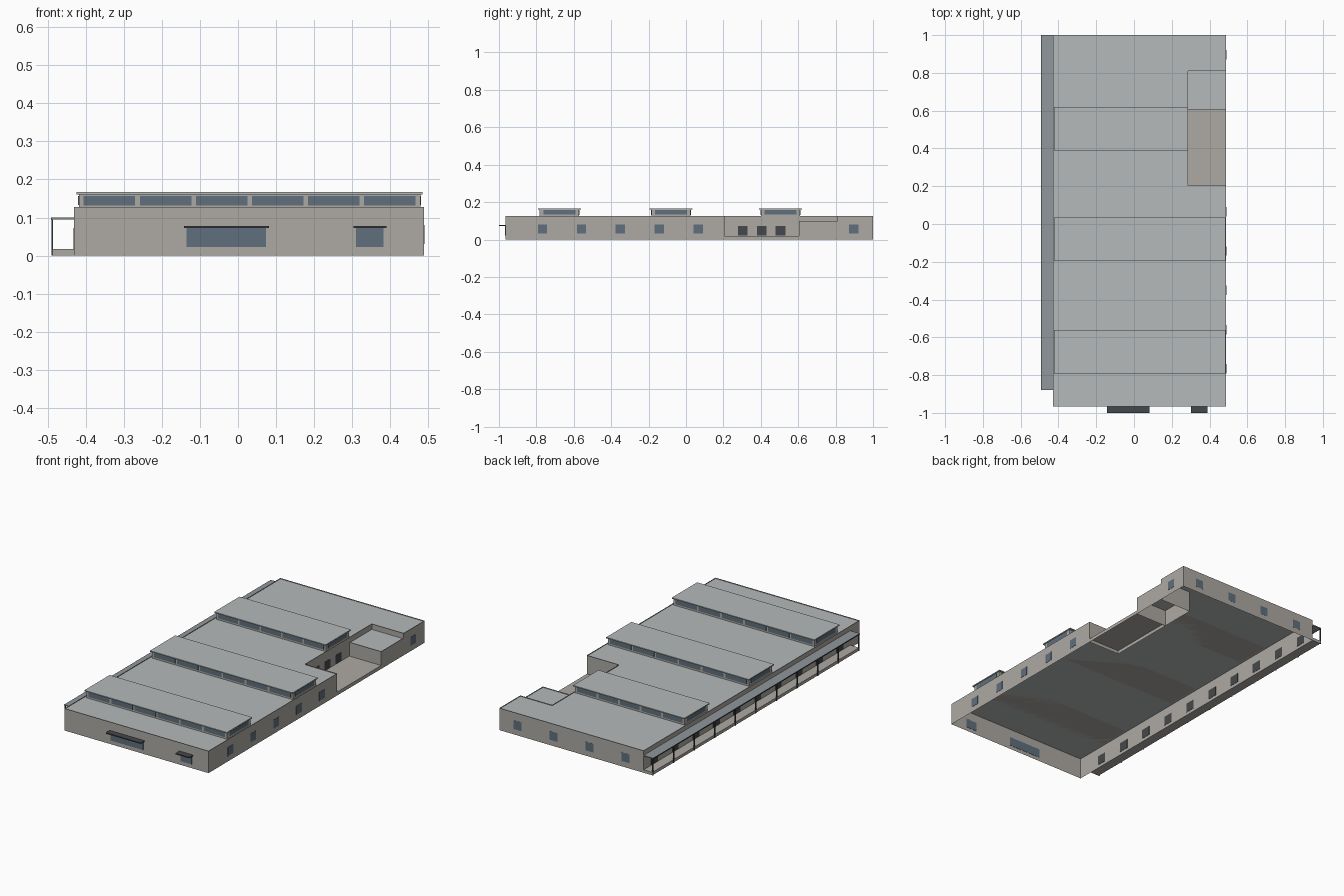
import bpy, bmesh

if "Cube" in bpy.data.objects:
    bpy.data.objects.remove(bpy.data.objects["Cube"])


def mat(name, rgb):
    m = bpy.data.materials.new(name)
    m.diffuse_color = (*rgb, 1)
    m.use_nodes = True
    m.node_tree.nodes["Principled BSDF"].inputs["Base Color"].default_value = m.diffuse_color
    return m


WALL = mat("wall", (0.42, 0.40, 0.37))
ROOF = mat("roofing", (0.46, 0.49, 0.49))
GLASS = mat("glass", (0.115, 0.16, 0.205))
DARK = mat("dark_metal", (0.06, 0.065, 0.07))
CANOPY = mat("canopy_sheet", (0.28, 0.31, 0.33))


def finish(bm, name, material):
    me = bpy.data.meshes.new(name)
    bm.to_mesh(me)
    bm.free()
    me.materials.append(material)
    ob = bpy.data.objects.new(name, me)
    bpy.context.collection.objects.link(ob)
    return ob


def box(name, x, y, z, material):
    bm = bmesh.new()
    bmesh.ops.create_cube(bm, size=1)
    for v in bm.verts:
        for i, (a, b) in enumerate((x, y, z)):
            v.co[i] = a if v.co[i] < 0 else b
    return finish(bm, name, material)


def plate(name, outline, z, material):
    bm = bmesh.new()
    bm.faces.new([bm.verts.new((x, y, z)) for x, y in outline])
    return finish(bm, name, material)


def walls(name, outline, height):
    bm = bmesh.new()
    lo = [bm.verts.new((x, y, 0)) for x, y in outline]
    hi = [bm.verts.new((x, y, height)) for x, y in outline]
    n = len(outline)
    for i in range(n):
        j = (i + 1) % n
        bm.faces.new((lo[i], lo[j], hi[j], hi[i]))
    return finish(bm, name, WALL)


def coping(name, outline, bottom, top, width=0.005):
    # flat ring along the outline, given thickness downwards
    bm = bmesh.new()
    face = bm.faces.new([bm.verts.new((x, y, top)) for x, y in outline])
    bm.normal_update()
    bmesh.ops.inset_region(bm, faces=[face], thickness=width, use_even_offset=True)
    bmesh.ops.delete(bm, geom=[face], context='FACES')
    ob = finish(bm, name, DARK)
    mod = ob.modifiers.new("thickness", 'SOLIDIFY')
    mod.thickness = top - bottom
    mod.offset = -1


def rect(x0, x1, y0, y1):
    return [(x0, y0), (x1, y0), (x1, y1), (x0, y1)]


def pane_y(name, y, x0, x1, z, material):
    return box(name, (x0, x1), (y - 0.0015, y + 0.0015), z, material)


def pane_x(name, x, y0, y1, z, material):
    return box(name, (x - 0.0015, x + 0.0015), (y0, y1), z, material)


X0, X1, Y0, Y1 = -0.43, 0.488, -0.965, 1.0
NX = 0.285                      # recessed wall of the side yard
H = 0.127

# Main hall: open-bottomed shell with a notch on the right
main = [(X0, Y0), (X1, Y0), (X1, 0.205), (NX, 0.205), (NX, 0.81),
        (X1, 0.81), (X1, Y1), (X0, Y1)]
walls("main_walls", main, H)
plate("main_roof", main, 0.122, ROOF)
coping("main_coping", main, 0.124, H + 0.001)

# Low annex and raised yard floor inside the notch
annex = rect(NX, X1, 0.605, 0.81)
walls("annex_walls", annex, 0.1)
plate("annex_roof", annex, 0.095, ROOF)
coping("annex_coping", annex, 0.097, 0.101)
yard = rect(NX, X1, 0.205, 0.605)
walls("yard_base", yard, 0.02)
plate("yard_floor", yard, 0.02, WALL)
for c in (0.304, 0.405, 0.505):
    pane_x("yard_door", NX, c - 0.026, c + 0.026, (0.021, 0.071), DARK)

# Right and back windows
for i in (0, 1, 2, 3, 4, 8):
    c = -0.767 + 0.208 * i
    pane_x("side_window", X1, c - 0.025, c + 0.025, (0.031, 0.081), GLASS)
for i in range(4):
    c = X0 + (i + 0.5) * (X1 - X0) / 4
    pane_y("back_window", Y1 - 0.001, c - 0.025, c + 0.025, (0.031, 0.081), GLASS)

# Front windows with small awnings
for a, b in ((-0.135, 0.073), (0.31, 0.382)):
    pane_y("front_window", Y0, a, b, (0.022, 0.073), GLASS)
    box("front_awning", (a - 0.007, b + 0.008), (-1.0, Y0), (0.072, 0.078), DARK)

# Roof monitors with window bands on all sides
for yc, xe, n in ((-0.677, 0.479, 6), (-0.08, 0.479, 6), (0.505, 0.28, 5)):
    xs, ya, yb = -0.418, yc - 0.105, yc + 0.105
    box("monitor_body", (xs, xe), (ya, yb), (0.122, 0.162), WALL)
    box("monitor_cap", (xs - 0.006, xe + 0.005), (yc - 0.115, yc + 0.115),
        (0.161, 0.167), ROOF)
    pitch = (xe - xs - 0.014) / n
    for i in range(n):
        c = xs + 0.007 + (i + 0.5) * pitch
        for y in (ya, yb):
            pane_y("monitor_window", y, c - pitch / 2 + 0.006, c + pitch / 2 - 0.006,
                   (0.131, 0.157), GLASS)
    for x in (xs, xe):
        pane_x("monitor_end_window", x, ya + 0.02, yb - 0.02, (0.133, 0.157), GLASS)

# Loading platform on the left with canopy, posts and doors
PY = -0.88
box("loading_platform", (-0.486, X0), (PY, Y1), (0, 0.017), WALL)
box("loading_canopy", (-0.49, X0), (PY, Y1), (0.095, 0.1), CANOPY)
box("canopy_edge", (-0.4915, -0.4885), (PY, Y1), (0.094, 0.1), DARK)
step = (Y1 - PY - 0.006) / 10
for i in range(11):
    y = PY + i * step
    box("canopy_post", (-0.49, -0.485), (y, y + 0.006), (0, 0.096), DARK)
    if i < 10:
        c = y + step / 2
        pane_x("loading_door", X0, c - 0.03, c + 0.03, (0.018, 0.072), DARK)
